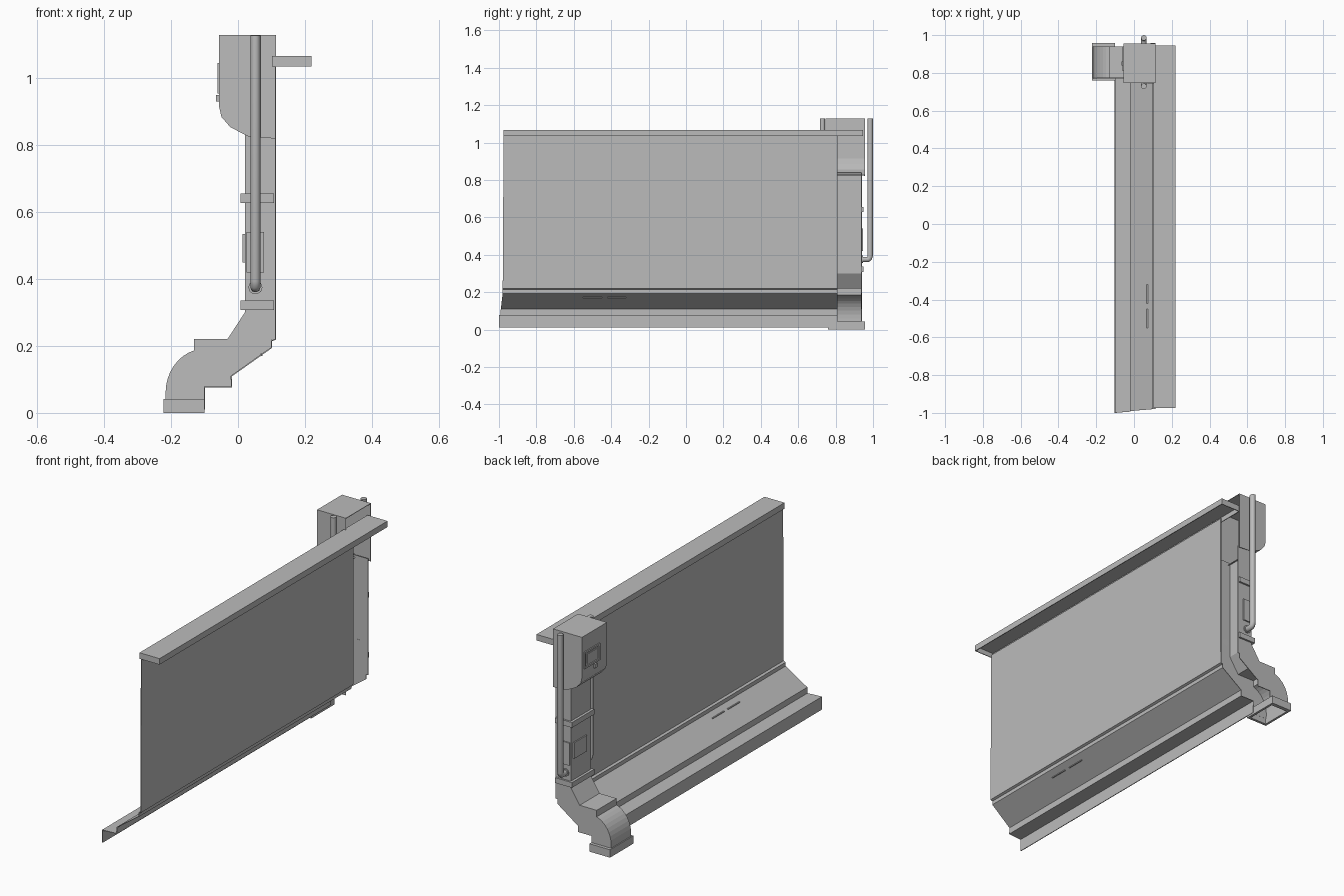
import bpy, bmesh, math
from mathutils import Vector

cube = bpy.data.objects.get("Cube")
if cube:
    bpy.data.objects.remove(cube, do_unlink=True)

grey = bpy.data.materials.new("plain grey")
grey.use_nodes = True
grey.diffuse_color = (0.5, 0.5, 0.5, 1)
grey.node_tree.nodes["Principled BSDF"].inputs["Base Color"].default_value = grey.diffuse_color


def finish(name, bm, thick=0):
    mesh = bpy.data.meshes.new(name)
    bmesh.ops.recalc_face_normals(bm, faces=bm.faces)
    bm.to_mesh(mesh)
    bm.free()
    obj = bpy.data.objects.new(name, mesh)
    bpy.context.collection.objects.link(obj)
    mesh.materials.append(grey)
    if thick:
        mod = obj.modifiers.new("sheet", "SOLIDIFY")
        mod.thickness = thick
        mod.offset = 0
    return obj


def box(name, lo, hi):
    bm = bmesh.new()
    bmesh.ops.create_cube(bm, size=1)
    lo, hi = Vector(lo), Vector(hi)
    for v in bm.verts:
        v.co = (lo + hi) / 2 + v.co * (hi - lo)
    return finish(name, bm)


def hood(name, shell, rim, y0, y1):
    """Sheet along the shell profile with two side panels, open along the rim."""
    bm = bmesh.new()
    sides = [[bm.verts.new((x, y, z)) for x, z in shell + rim] for y in (y0, y1)]
    for i in range(len(shell) - 1):
        bm.faces.new((sides[0][i], sides[0][i + 1], sides[1][i + 1], sides[1][i]))
    for side in sides:
        bm.faces.new(side)
    return finish(name, bm, 0.004)


def sheet(name, profile, y1):
    """Profile of (x, z, start y) points drawn out to y1."""
    bm = bmesh.new()
    near = [bm.verts.new((x, y, z)) for x, z, y in profile]
    far = [bm.verts.new((x, y1, z)) for x, z, y in profile]
    for i in range(len(near) - 1):
        bm.faces.new((near[i], near[i + 1], far[i + 1], far[i]))
    return finish(name, bm, 0.004)


def tube(name, points, radius):
    curve = bpy.data.curves.new(name, "CURVE")
    curve.dimensions = "3D"
    curve.bevel_depth = radius
    curve.bevel_resolution = 3
    curve.use_fill_caps = True
    spline = curve.splines.new("POLY")
    spline.points.add(len(points) - 1)
    for p, co in zip(spline.points, points):
        p.co = (*co, 1)
    obj = bpy.data.objects.new(name, curve)
    bpy.context.collection.objects.link(obj)
    curve.materials.append(grey)
    return obj


# Wall panel with its stepped lower ledge
sheet("wall_and_ledge", [
    (0.112, 1.05, -0.975), (0.112, 0.22, -0.98), (0.10, 0.215, -0.98),
    (0.10, 0.195, -0.98), (-0.02, 0.11, -0.99), (-0.02, 0.077, -0.993),
    (-0.10, 0.077, -1), (-0.10, 0.01, -1)], 0.81)
for i, y in enumerate((-0.55, -0.42)):
    box(f"ledge_slot_{i}", (0.067, y, 0.17), (0.073, y + 0.1, 0.178))

# Coping, a channel open underneath
box("coping_top", (0.102, -0.975, 1.061), (0.22, 0.945, 1.067))
for name, x in (("inner", 0.102), ("outer", 0.216)):
    box(f"coping_{name}_lip", (x, -0.975, 1.035), (x + 0.004, 0.945, 1.062))
for name, y in (("front", -0.975), ("back", 0.941)):
    box(f"coping_{name}_end", (0.102, y, 1.035), (0.22, y + 0.004, 1.062))

# Downspout with curved lower elbow
elbow = []
for i in range(9):
    a = math.radians(105 + 75 * i / 8)
    elbow.append((-0.10 + 0.115 * math.cos(a), 0.06 + 0.13 * math.sin(a)))
hood("downspout",
     [(0.022, 0.84), (0.022, 0.30), (-0.03, 0.22), (-0.13, 0.22)] + elbow + [(-0.215, 0.03)],
     [(-0.10, 0.03), (-0.10, 0.077), (-0.02, 0.077), (-0.02, 0.11),
      (0.10, 0.195), (0.10, 0.22), (0.11, 0.22), (0.11, 0.84)], 0.773, 0.938)

# Hollow foot
box("foot_left", (-0.112, 0.76, 0), (-0.10, 0.957, 0.042))
box("foot_right", (-0.222, 0.76, 0), (-0.21, 0.957, 0.042))
box("foot_front", (-0.222, 0.76, 0), (-0.10, 0.774, 0.042))
box("foot_back", (-0.222, 0.937, 0), (-0.10, 0.957, 0.042))

# Clamps around the downspout
for name, z in (("lower", 0.308), ("upper", 0.628)):
    box(f"{name}_clamp_face", (0.007, 0.762, z), (0.021, 0.95, z + 0.028))
    box(f"{name}_clamp_front", (0.007, 0.762, z), (0.107, 0.772, z + 0.028))
    box(f"{name}_clamp_back", (0.007, 0.94, z), (0.107, 0.95, z + 0.028))

# Plates on the downspout
box("face_plate", (0.014, 0.815, 0.45), (0.021, 0.92, 0.535))
for name, y in (("front", 0.764), ("back", 0.94)):
    box(f"{name}_side_plate", (0.025, y, 0.42), (0.078, y + 0.007, 0.54))

# Collector box with rounded lower corner
hood("collector_box",
     [(0.114, 1.128), (-0.055, 1.128), (-0.055, 0.915), (-0.048, 0.885),
      (-0.022, 0.855), (0.035, 0.825)],
     [(0.114, 0.82)], 0.747, 0.955)

# Framed window and knob on the collector box
for name, z in (("sill", 0.955), ("head", 1.035)):
    box(f"window_{name}", (-0.062, 0.81, z), (-0.055, 0.94, z + 0.01))
for name, y in (("front", 0.81), ("back", 0.93)):
    box(f"window_{name}_jamb", (-0.062, y, 0.955), (-0.055, y + 0.01, 1.045))
box("window_inner_plate", (-0.06, 0.835, 0.975), (-0.055, 0.915, 1.025))
box("knob", (-0.066, 0.84, 0.93), (-0.055, 0.86, 0.95))

# Round side pipes, each bending into the downspout
for name, y, inner in (("front", 0.73, 0.775), ("back", 0.985, 0.936)):
    step = math.copysign(0.012, inner - y)
    tube(f"{name}_pipe", [(0.052, y, 1.128), (0.052, y, 0.395), (0.052, y + step / 3, 0.381),
                          (0.052, y + step, 0.375), (0.052, inner, 0.375)], 0.015)
    tube(f"{name}_pipe_flange", [(0.052, inner - step * 0.8, 0.375), (0.052, inner, 0.375)], 0.021)

# Smooth the round pipes
for obj in bpy.context.collection.objects:
    if obj.type == "CURVE":
        for spline in obj.data.splines:
            spline.use_smooth = True
